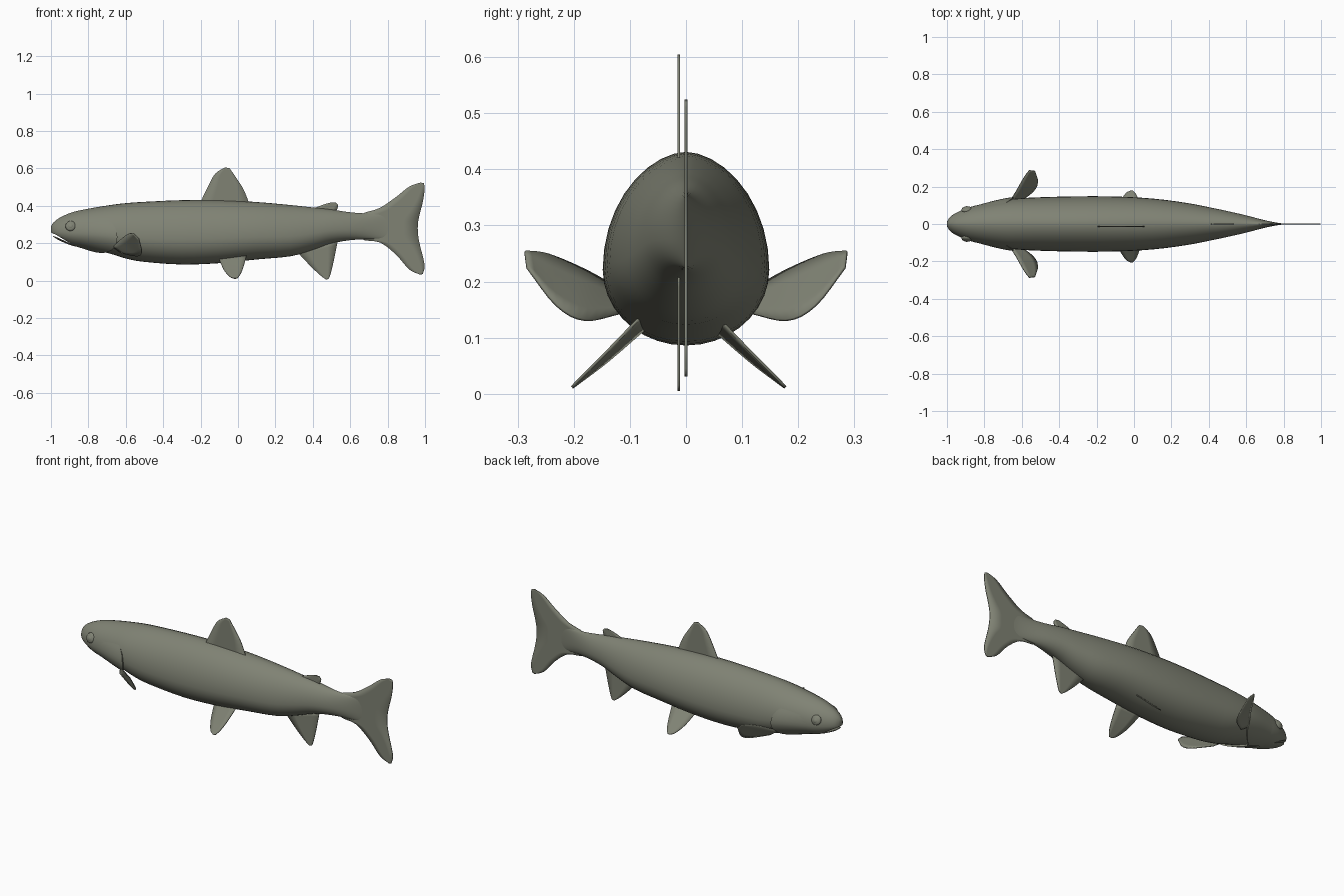
import bpy, bmesh, math
from mathutils import Vector

if "Cube" in bpy.data.objects:
    bpy.data.objects.remove(bpy.data.objects["Cube"])

olive = bpy.data.materials.new("olive grey")
olive.diffuse_color = (0.215, 0.225, 0.175, 1)
olive.use_nodes = True
olive.node_tree.nodes["Principled BSDF"].inputs["Base Color"].default_value = olive.diffuse_color


def curve(pts, per):
    """Catmull-Rom samples through points of any dimension."""
    p = [tuple(2 * a - b for a, b in zip(pts[0], pts[1]))] + list(pts)
    p.append(tuple(2 * a - b for a, b in zip(pts[-1], pts[-2])))
    out = []
    for i in range(1, len(p) - 2):
        for k in range(per):
            t = k / per
            out.append(tuple(0.5 * (2 * b + (c - a) * t + (2 * a - 5 * b + 4 * c - d) * t * t
                                    + (3 * b - a - 3 * c + d) * t ** 3)
                             for a, b, c, d in zip(*p[i - 1:i + 3])))
    return out + [tuple(pts[-1])]


def make(name, verts, faces, angle=40):
    me = bpy.data.meshes.new(name)
    me.from_pydata(verts, [], faces)
    bm = bmesh.new()
    bm.from_mesh(me)
    bmesh.ops.recalc_face_normals(bm, faces=bm.faces)
    bm.to_mesh(me)
    bm.free()
    me.materials.append(olive)
    ob = bpy.data.objects.new(name, me)
    bpy.context.collection.objects.link(ob)
    bpy.ops.object.select_all(action='DESELECT')
    ob.select_set(True)
    bpy.context.view_layer.objects.active = ob
    bpy.ops.object.shade_smooth_by_angle(angle=math.radians(angle))
    return ob


def grid_faces(rows, cols, wrap=False):
    return [(i * cols + j, i * cols + (j + 1) % cols,
             (i + 1) * cols + (j + 1) % cols, (i + 1) * cols + j)
            for i in range(rows - 1) for j in range(cols if wrap else cols - 1)]


# Body stations: x, bottom z, top z, half width
stations = [(-1, .25, .29, .012), (-.985, .233, .312, .036), (-.95, .212, .338, .06),
            (-.88, .185, .367, .09), (-.78, .165, .388, .113), (-.68, .143, .404, .13),
            (-.6, .118, .414, .138), (-.5, .1, .421, .143), (-.3, .086, .43, .148),
            (-.1, .093, .43, .147), (.1, .113, .42, .136), (.28, .13, .404, .113),
            (.4, .163, .391, .09), (.5, .198, .38, .069), (.6, .216, .365, .046),
            (.7, .222, .358, .02), (.77, .225, .355, .006), (.82, .24, .34, .001)]
fine = curve(stations, 3)


def section(x):
    for a, b in zip(fine, fine[1:]):
        if x <= b[0]:
            t = (x - a[0]) / (b[0] - a[0])
            return [u + (v - u) * t for u, v in zip(a, b)]
    return fine[-1]


def skin(s, ang, off=0.0):
    """Point on the egg-shaped cross-section; ang 0 = side, 90 degrees = top."""
    x, lo, hi, w = s
    mid = lo + (hi - lo) * .39
    c, sn = math.cos(ang), math.sin(ang)
    y = math.copysign(abs(c) ** (1.12 if sn > 0 else 1), c) * (w + off)
    return (x, y, mid + sn * ((hi - mid if sn > 0 else mid - lo) + off))


N = 36
verts = [skin(s, 2 * math.pi * j / N) for s in fine for j in range(N)]
R = len(fine)
body = make("body", verts, grid_faces(R, N, True)
            + [tuple(range(N)), tuple(range((R - 1) * N, R * N))])

# Mouth slit cut through the snout
slit = [(-1.05, .282), (-1.05, .262), (-.97, .232), (-.895, .198), (-.97, .243)]
k = len(slit)
cutter = make("mouth_cutter", [(x, y, z) for y in (-.2, .2) for x, z in slit],
              [tuple(range(k)), tuple(range(k, 2 * k))]
              + [(i, (i + 1) % k, (i + 1) % k + k, i + k) for i in range(k)])
cutter.hide_render = True
cutter.hide_viewport = True
mod = body.modifiers.new("mouth", 'BOOLEAN')
mod.operation, mod.solver, mod.object = 'DIFFERENCE', 'EXACT', cutter


# Gill covers: raised flaps with a rounded rear edge
def gill(name, side):
    rows, cols, v = 15, 11, []
    for i in range(rows):
        deg = -88 + i * 118 / (rows - 1)
        d = (deg + 2) / 80
        rear = -.645 - (.1 if d < 0 else .3) * d * d
        fade = min(1, (30 - deg) / 30)
        for j in range(cols):
            u = min(1, j / (cols - 2))
            off = .011 * fade * u * u * (3 - 2 * u) - .001 if j < cols - 1 else -.01
            p = skin(section(-.88 + (rear + .88) * u), math.radians(deg), off)
            v.append((p[0], p[1] * side, p[2]))
    make(name, v, grid_faces(rows, cols))


# Fins: a sheet spanned between two edge curves, slightly thick
def fin(name, front, back, thick=.005):
    a, b = curve(front, 4), curve(back, 4)
    cols = 5
    v = [Vector(p).lerp(Vector(q), j / (cols - 1)) for p, q in zip(a, b) for j in range(cols)]
    ob = make(name, v, grid_faces(len(a), cols), 50)
    m = ob.modifiers.new("thickness", 'SOLIDIFY')
    m.thickness, m.offset = thick, 0


def flat(pts, y):
    return [(x, y, z) for x, z in pts]


def mirrored(pts, side, shift=0):
    return [(x, y * side + shift, z) for x, y, z in pts]


fin("dorsal_fin", flat([(-.21, .4), (-.155, .515), (-.12, .573), (-.07, .605)], -.013),
    flat([(.065, .4), (.03, .487), (-.01, .55), (-.045, .601)], -.013))
fin("adipose_fin", flat([(.4, .385), (.465, .409), (.505, .419)], 0),
    flat([(.522, .36), (.535, .4), (.525, .416)], 0))
fin("anal_fin", flat([(.31, .16), (.385, .08), (.44, .028), (.472, .005)], -.013),
    flat([(.535, .22), (.512, .105), (.495, .035), (.485, .01)], -.013))
fin("tail_fin", flat([(.975, .524), (.915, .502), (.845, .447), (.755, .387), (.66, .354),
                      (.65, .29), (.66, .222), (.76, .203), (.845, .138), (.915, .06), (.975, .031)], 0),
    flat([(.995, .52), (.997, .48), (.988, .42), (.975, .37), (.964, .32),
          (.961, .28), (.964, .235), (.975, .18), (.988, .13), (.998, .075), (.988, .035)], 0))

for label, side in (("left", -1), ("right", 1)):
    gill(label + "_gill_cover", side)
    fin(label + "_pectoral_fin",
        mirrored([(-.67, .11, .18), (-.63, .175, .218), (-.59, .245, .248), (-.56, .287, .254)], side),
        mirrored([(-.62, .11, .145), (-.535, .178, .131), (-.515, .23, .157), (-.53, .283, .225)], side))
    fin(label + "_pelvic_fin",
        mirrored([(-.105, .05, .125), (-.077, .125, .06), (-.045, .175, .022), (-.02, .19, .011)], side, -.013),
        mirrored([(.045, .07, .135), (.03, .125, .078), (.013, .168, .035), (-.005, .19, .012)], side, -.013))
    # Eye with a raised pupil ring
    for part, r, dy in (("eye", .028, 0), ("pupil", .017, .006)):
        bpy.ops.mesh.primitive_uv_sphere_add(
            segments=20, ring_count=12, radius=r, location=(-.895, side * (.078 + dy), .292),
            rotation=(math.radians(90 + 20 * side), 0, math.radians(8 * side)))
        eye = bpy.context.object
        eye.name = label + "_" + part
        eye.scale = (1, 1, .5 if part == "eye" else .6)
        eye.data.materials.append(olive)
        bpy.ops.object.shade_smooth()
